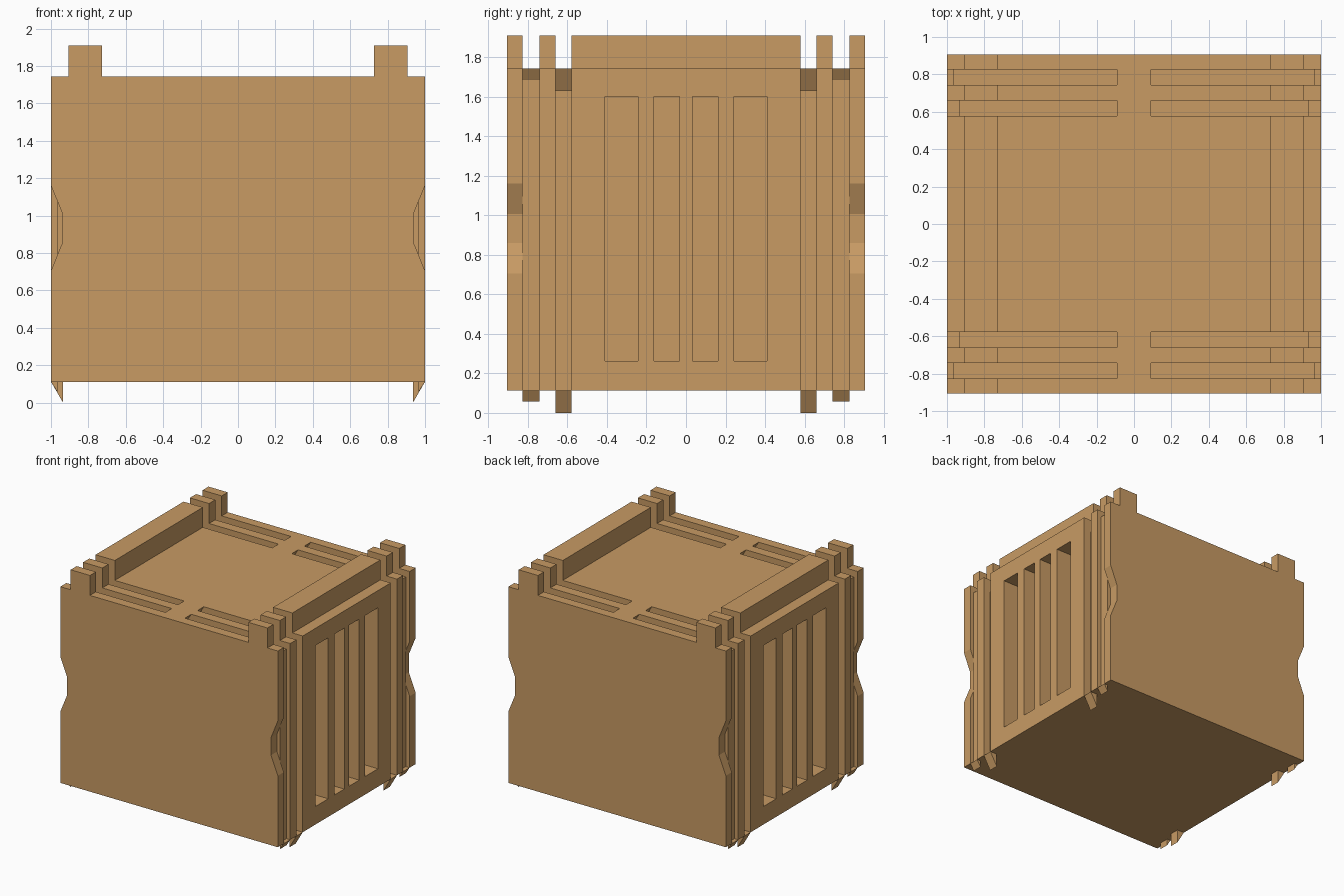
import bpy, bmesh

if "Cube" in bpy.data.objects:
    bpy.data.objects.remove(bpy.data.objects["Cube"])

BOT, TOP, RAIL = 0.112, 1.743, 1.909   # body bottom, body top, rail top
HY = 0.905                             # half depth in y
# (y start, y end, inset in x, inset in z) of the two grooves
GROOVES = [(0.578, 0.66, 0.065, 0.112), (0.742, 0.826, 0.035, 0.055)]

mat = bpy.data.materials.new("tan")
mat.diffuse_color = (0.578, 0.328, 0.127, 1)
mat.use_nodes = True
mat.node_tree.nodes["Principled BSDF"].inputs["Base Color"].default_value = mat.diffuse_color


def add_prism(bm, profile, y0, y1, sx=1, sy=1):
    """Extrude an xz profile from y0 to y1, mirrored by sx and sy."""
    a = [bm.verts.new((sx * x, sy * y0, z)) for x, z in profile]
    b = [bm.verts.new((sx * x, sy * y1, z)) for x, z in profile]
    n = len(a)
    faces = [bm.faces.new(a), bm.faces.new(b[::-1])]
    for i in range(n):
        j = (i + 1) % n
        faces.append(bm.faces.new((a[j], a[i], b[i], b[j])))


def make(name, parts, mirror_y=True, mirror_x=True):
    """One object from a list of (profile, y0, y1)."""
    bm = bmesh.new()
    for profile, y0, y1 in parts:
        for sx in (1, -1) if mirror_x else (1,):
            for sy in (1, -1) if mirror_y else (1,):
                add_prism(bm, profile, y0, y1, sx, sy)
    bmesh.ops.recalc_face_normals(bm, faces=bm.faces)
    me = bpy.data.meshes.new(name)
    bm.to_mesh(me)
    bm.free()
    me.materials.append(mat)
    ob = bpy.data.objects.new(name, me)
    bpy.context.collection.objects.link(ob)
    return ob


def cut(target, cutter):
    cutter.hide_render = True
    mod = target.modifiers.new("cut", 'BOOLEAN')
    mod.operation = 'DIFFERENCE'
    mod.solver = 'EXACT'
    mod.object = cutter
    bpy.context.view_layer.objects.active = target
    bpy.ops.object.modifier_apply(modifier=mod.name)
    bpy.data.objects.remove(cutter)


# crate body with the two stacking rails
half = [(1, BOT), (1, TOP), (0.905, TOP), (0.905, RAIL), (0.728, RAIL), (0.728, TOP)]
body = make("crate_body", [(half + [(-x, z) for x, z in half[::-1]], -HY, HY)],
            mirror_y=False, mirror_x=False)

# L-shaped strap grooves down the sides and across the top
parts = []
for y0, y1, dx, dz in GROOVES:
    parts.append(([(1.1, 0), (1 - dx, 0), (1 - dx, TOP - dz), (0.09 - dx, TOP - dz),
                   (0.09, TOP), (0.09, 2), (1.1, 2)], y0, y1))
cut(body, make("groove_cutter", parts))

# hand notches on the corner edges
notch = [(1.04, 0.61), (0.937, 0.86), (0.937, 1.005), (1.04, 1.255)]
notch = [(1.04, 0.608), (0.937, 0.86), (0.937, 1.007), (1.04, 1.259)]
cut(body, make("notch_cutter", [(notch, 0.826, 1.0)]))

# tall vent recesses on both sides
vent = [(0.83, 0.262), (1.1, 0.262), (1.1, 1.6), (0.83, 1.6)]
cut(body, make("vent_cutter", [(vent, 0.032, 0.163), (vent, 0.243, 0.41)]))

# wedge clips below the grooves
make("bottom_clips", [([(1 - dx, BOT), (1, BOT), (1 - dx, BOT - dz)], y0, y1)
                      for y0, y1, dx, dz in GROOVES])
